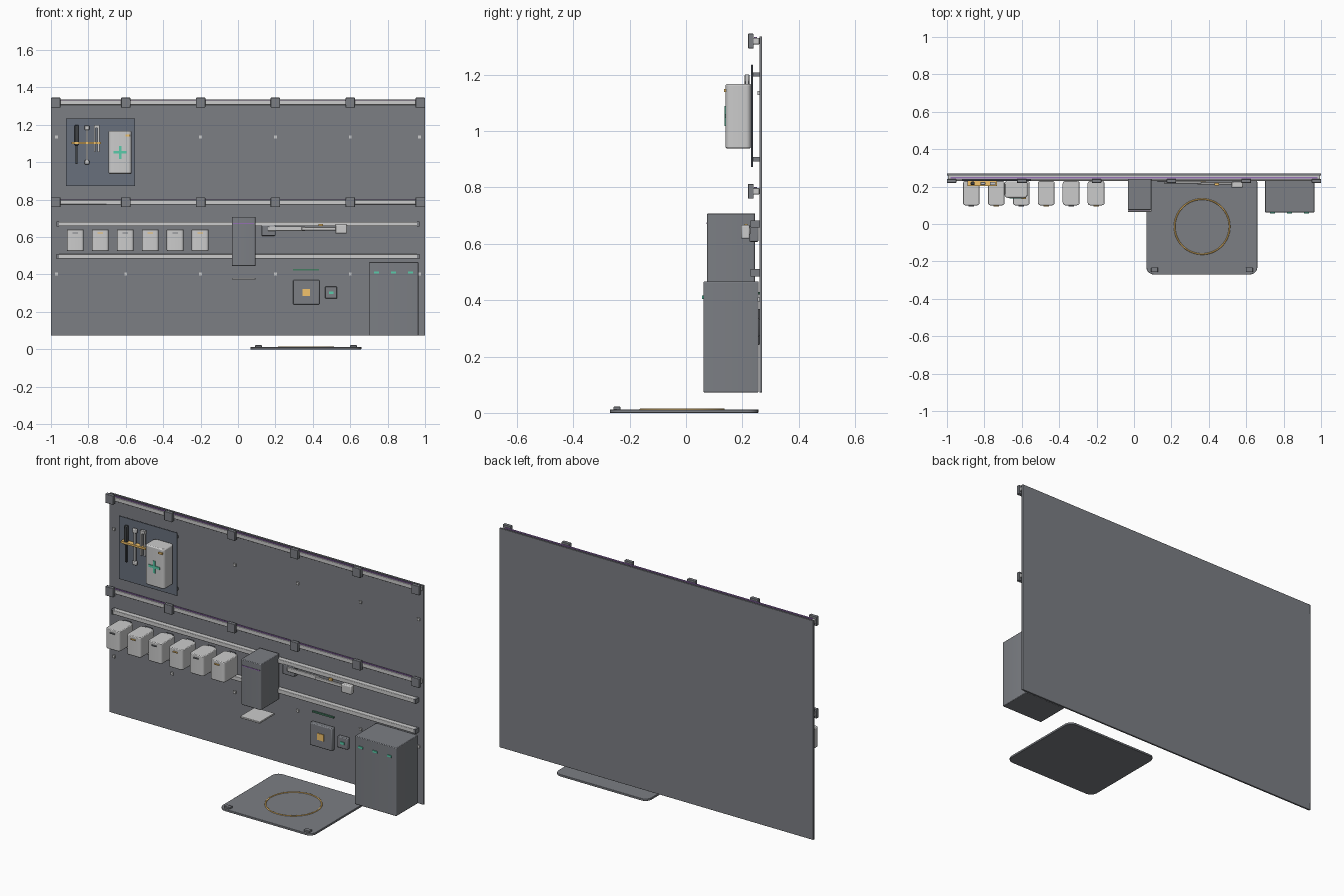
import bpy, bmesh, math
from mathutils import Matrix, Vector

if "Cube" in bpy.data.objects:
    bpy.data.objects.remove(bpy.data.objects["Cube"])


def material(name, r, g, b):
    m = bpy.data.materials.new(name)
    m.diffuse_color = (r, g, b, 1)
    m.use_nodes = True
    m.node_tree.nodes["Principled BSDF"].inputs["Base Color"].default_value = m.diffuse_color
    return m


DARK = material("dark_grey", 0.2, 0.21, 0.23)
BLUE = material("board_grey", 0.14, 0.16, 0.2)
BLACK = material("near_black", 0.05, 0.055, 0.06)
LIGHT = material("light_grey", 0.6, 0.6, 0.6)
PURPLE = material("purple", 0.3, 0.16, 0.45)
GREEN = material("green", 0.1, 0.6, 0.4)
MOSS = material("dark_green", 0.06, 0.2, 0.12)
ORANGE = material("orange", 0.9, 0.55, 0.15)


def finish(name, bm, mat, smooth=True):
    me = bpy.data.meshes.new(name)
    bm.to_mesh(me)
    bm.free()
    ob = bpy.data.objects.new(name, me)
    bpy.context.collection.objects.link(ob)
    me.materials.append(mat)
    if smooth:
        bpy.context.view_layer.objects.active = ob
        ob.select_set(True)
        bpy.ops.object.shade_smooth_by_angle()
        ob.select_set(False)
    return ob


def box(name, x, y, z, mat=DARK, bevel=0.0, corner=0.0, axis=2):
    """Box from (min, max) ranges; corner rounds edges along axis, bevel softens all."""
    lo, hi = Vector((x[0], y[0], z[0])), Vector((x[1], y[1], z[1]))
    bm = bmesh.new()
    bmesh.ops.create_cube(bm, size=1, matrix=Matrix.Translation((lo + hi) / 2)
                          @ Matrix.Diagonal((*(hi - lo), 1)))
    if corner:
        edges = [e for e in bm.edges
                 if abs((e.verts[0].co - e.verts[1].co).normalized()[axis]) > 0.9]
        bmesh.ops.bevel(bm, geom=edges, offset=corner, segments=5, profile=0.5, affect='EDGES')
    ob = finish(name, bm, mat, bool(corner or bevel))
    if bevel:
        mod = ob.modifiers.new("soft_edges", 'BEVEL')
        mod.width, mod.segments = bevel, 2
        mod.limit_method, mod.angle_limit = 'ANGLE', math.radians(40)
    return ob


def around(c, size):
    return (c - size / 2, c + size / 2)


# Wall panel
box("wall_panel", (-1, 1), (0.26, 0.27), (0.073, 1.335), DARK, 0.001)
COLUMNS = [-0.975, -0.6, -0.2, 0.2, 0.6, 0.975]

# Upper rails with clamps and a light strip
for z in (1.319, 0.786):
    box("upper_rail", (-0.995, 0.995), (0.238, 0.26), around(z, 0.023), LIGHT, 0.002)
    box("rail_light_strip", (-0.98, 0.98), (0.242, 0.252), (z + 0.0115, z + 0.015), PURPLE)
    for x in COLUMNS:
        box("rail_clamp", around(x, 0.05), (0.22, 0.24), around(z, 0.052), DARK, 0.002)

# Panel screws
for z in (1.135, 0.402):
    for x in COLUMNS:
        box("panel_screw", around(min(max(x, -0.97), 0.97), 0.015), (0.253, 0.261),
            around(z, 0.015), LIGHT)

# Lower equipment rails and end caps
for z in (0.67, 0.497):
    box("equipment_rail", (-0.965, 0.965), (0.23, 0.26), around(z, 0.024), LIGHT, 0.003)
    for s in (-1, 1):
        box("rail_end_cap", around(s * 0.964, 0.012), (0.228, 0.26), around(z, 0.026), DARK)

# Tool board
box("tool_board", (-0.92, -0.55), (0.231, 0.237), (0.872, 1.235), BLUE, 0.001)
for x in (-0.9, -0.57):
    for z in (0.9, 1.2):
        box("board_standoff", around(x, 0.015), (0.236, 0.261), around(z, 0.015), DARK)

# Hanging tools and strap
box("screwdriver_handle", around(-0.863, 0.02), (0.208, 0.226), (1.09, 1.2), BLACK, 0.004)
box("screwdriver_shaft", around(-0.863, 0.009), (0.212, 0.222), (0.99, 1.09), BLACK)
box("wrench_shaft", around(-0.808, 0.011), (0.211, 0.222), (1.0, 1.185), LIGHT)
for z, h in ((1.185, 0.024), (1.0, 0.022)):
    box("wrench_head", around(-0.808, 0.026), (0.208, 0.225), around(z, h), LIGHT, 0.004)
for x in (-0.766, -0.746):
    box("pliers_leg", around(x, 0.01), (0.211, 0.222), (1.055, 1.195), LIGHT)
box("pliers_joint", around(-0.756, 0.03), (0.209, 0.224), (1.183, 1.2), LIGHT)
box("tool_strap", (-0.89, -0.733), (0.204, 0.231), around(1.103, 0.011), ORANGE)

# First aid box
box("first_aid_box", (-0.692, -0.569), (0.14, 0.231), (0.938, 1.167), LIGHT, 0.006, 0.018)
box("cross_upright", around(-0.63, 0.014), (0.136, 0.142), around(1.053, 0.07), GREEN)
box("cross_bar", around(-0.63, 0.07), (0.136, 0.142), around(1.053, 0.014), GREEN)
box("first_aid_latch", around(-0.59, 0.024), (0.134, 0.142), around(1.143, 0.01), ORANGE)

# Storage bins
for i in range(6):
    x = -0.87 + i * 0.1335
    box("storage_bin", around(x, 0.09), (0.1, 0.231), (0.526, 0.641), LIGHT, 0.004, 0.014)
    box("bin_latch", around(x, 0.03), (0.094, 0.102), around(0.622, 0.006),
        ORANGE if i % 2 else DARK)
    box("bin_lid_hinge", around(x, 0.045), (0.228, 0.24), around(0.6, 0.08), DARK)

# Dispenser with tray
box("dispenser_body", (-0.033, 0.093), (0.075, 0.245), (0.445, 0.708), DARK, 0.003, 0.008)
box("dispenser_light", (-0.026, 0.086), (0.072, 0.077), around(0.672, 0.005), PURPLE)
box("dispenser_tray", (-0.033, 0.093), (0.065, 0.2), (0.372, 0.382), LIGHT, 0.002)

# Folding arm
box("arm_base", (0.125, 0.2), (0.225, 0.257), (0.607, 0.663), DARK, 0.004)
box("arm_lower_link", (0.16, 0.36), (0.217, 0.229), around(0.645, 0.024), LIGHT, 0.003)
box("arm_upper_link", (0.34, 0.555), (0.211, 0.224), around(0.645, 0.018), LIGHT, 0.003)
box("arm_marker", around(0.442, 0.024), (0.207, 0.218), around(0.664, 0.012), ORANGE)
box("arm_head", (0.52, 0.582), (0.195, 0.226), (0.618, 0.667), LIGHT, 0.005)

# Control panels
box("vent_slot", (0.295, 0.432), (0.253, 0.261), around(0.425, 0.009), MOSS)
box("charger_box", (0.293, 0.436), (0.232, 0.261), (0.24, 0.37), DARK, 0.005)
box("charger_pad", around(0.364, 0.04), (0.228, 0.234), around(0.304, 0.038), ORANGE)
box("switch_box", (0.466, 0.53), (0.238, 0.261), (0.271, 0.335), DARK, 0.004)
box("switch_light", around(0.498, 0.025), (0.234, 0.24), around(0.303, 0.014), GREEN)

# Cabinet
box("cabinet", (0.7, 0.965), (0.062, 0.258), (0.073, 0.466), DARK, 0.003, 0.005)
for x in (0.74, 0.831, 0.922):
    box("cabinet_light", around(x, 0.028), (0.057, 0.064), around(0.41, 0.011), GREEN)

# Floor pad with ring and stops
box("floor_pad", (0.066, 0.66), (-0.27, 0.257), (0, 0.012), DARK, 0.002, 0.04)
bpy.ops.mesh.primitive_torus_add(location=(0.364, -0.014, 0.012), major_radius=0.147,
                                 minor_radius=0.004, major_segments=64, minor_segments=8)
ring = bpy.context.object
ring.name = "pad_ring"
ring.data.materials.append(ORANGE)
bpy.ops.object.shade_smooth()
ring.select_set(False)
for x in (0.11, 0.617):
    box("pad_stop", around(x, 0.036), around(-0.245, 0.025), (0.011, 0.022), DARK, 0.002)
